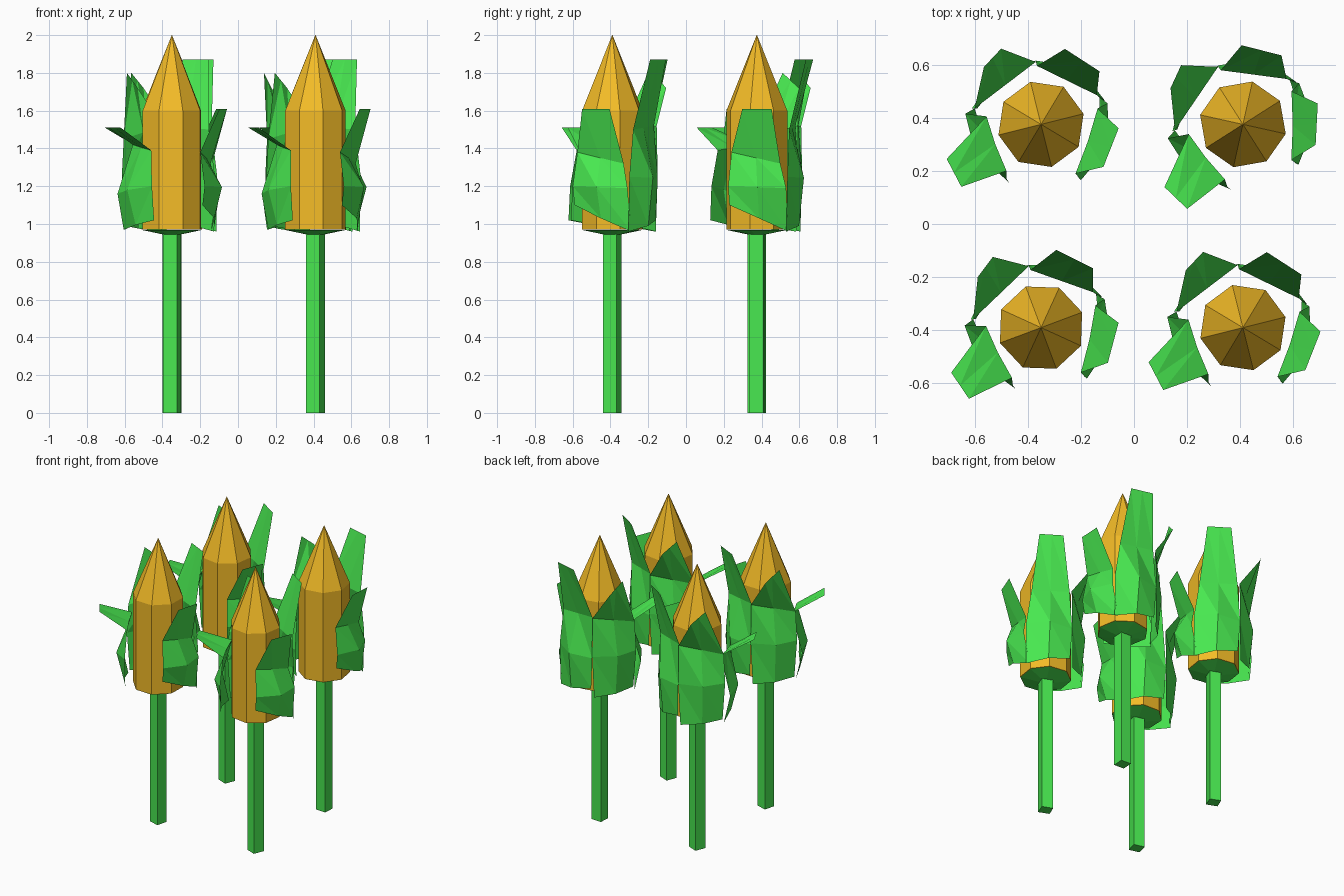
import bpy, math
from mathutils import Vector, Matrix

if "Cube" in bpy.data.objects:
    bpy.data.objects.remove(bpy.data.objects["Cube"])


def material(name, color):
    m = bpy.data.materials.new(name)
    m.diffuse_color = (*color, 1)
    m.use_nodes = True
    m.node_tree.nodes["Principled BSDF"].inputs["Base Color"].default_value = m.diffuse_color
    return m


GREEN = material("green", (0.065, 0.80, 0.08))
YELLOW = material("yellow", (0.90, 0.50, 0.02))


def add_mesh(name, verts, faces, mat, place):
    me = bpy.data.meshes.new(name)
    me.from_pydata([place @ Vector(v) for v in verts], [], faces)
    me.materials.append(mat)
    ob = bpy.data.objects.new(name, me)
    bpy.context.collection.objects.link(ob)


def lathe(name, profile, sides, phase, mat, place):
    """Faceted stack of (radius, z) rings with closed ends."""
    verts, faces = [], []
    for r, z in profile:
        for i in range(sides):
            a = math.radians(phase) + math.tau * i / sides
            verts.append((r * math.cos(a), r * math.sin(a), z))
    for k in range(len(profile) - 1):
        for i in range(sides):
            j = (i + 1) % sides
            a, b = k * sides, (k + 1) * sides
            faces.append((a + i, a + j, b + j, b + i))
    faces.append(tuple(reversed(range(sides))))
    faces.append(tuple(range(len(verts) - sides, len(verts))))
    add_mesh(name, verts, faces, mat, place)


def leaf(name, rows, place):
    """Folded sheet: each row is (one edge, other edge, outward push of the midrib)."""
    verts, faces = [], []
    for a, b, push in rows:
        a, b = Vector(a), Vector(b)
        mid = (a + b) / 2
        mid += Vector((mid.x, mid.y, 0)).normalized() * push
        verts += [a, mid, b]
    for k in range(len(rows) - 1):
        for c in range(2):
            p, q = 3 * k + c, 3 * k + c + 3
            faces += [(p, q + 1, p + 1), (p, q, q + 1)]
    add_mesh(name, verts, faces, GREEN, place)


# Four leaf shapes, rows from bottom to top
front_left = [
    ((-.25, .06, .97), (-.12, -.22, 1.02), .02),
    ((-.285, .04, 1.16), (-.13, -.21, 1.20), .045),
    ((-.205, .03, 1.42), (-.13, -.175, 1.39), .005),
    ((-.355, -.13, 1.51), (-.30, -.235, 1.51), 0)]
back_left = [
    ((-.24, .06, .99), (-.03, .23, .96), .03),
    ((-.26, .06, 1.25), (-.02, .24, 1.25), .05),
    ((-.25, .06, 1.45), (-.02, .235, 1.52), .0),
    ((-.215, .216, 1.80), (-.15, .285, 1.72), 0)]
back_right = [
    ((-.01, .23, 1.02), (.235, .085, .96), .04),
    ((-.02, .24, 1.24), (.24, .09, 1.25), .06),
    ((-.015, .22, 1.52), (.21, .11, 1.50), 0),
    ((.09, .284, 1.87), (.22, .20, 1.87), 0)]
front_right = [
    ((.22, .10, .96), (.14, -.20, 1.10), .04),
    ((.25, .08, 1.19), (.15, -.21, 1.20), .06),
    ((.213, .06, 1.32), (.13, -.185, 1.38), .005),
    ((.292, -.015, 1.61), (.235, -.16, 1.61), 0)]
LEAVES = {"front_left": front_left, "back_left": back_left,
          "back_right": back_right, "front_right": front_right}

# Four plants: x, y, turn in degrees
for n, (x, y, turn) in enumerate([(-.35, -.39, 6.5), (.41, -.39, 0),
                                  (-.35, .375, 0), (.41, .375, 18.5)], 1):
    place = Matrix.Translation((x, y, 0)) @ Matrix.Rotation(math.radians(turn), 4, 'Z')
    # square stalk
    lathe(f"stalk_{n}", [(.054, 0), (.054, .96)], 4, 23, GREEN, place)
    # shallow green cup under the cob
    lathe(f"cob_base_{n}", [(.05, .945), (.162, .968)], 8, -76, GREEN, place)
    # eight-sided cob with pointed top
    lathe(f"cob_{n}", [(.165, .97), (.165, 1.6), (.001, 2.0)], 8, -76, YELLOW, place)
    # husk leaves
    for key, rows in LEAVES.items():
        leaf(f"leaf_{key}_{n}", rows, place)
